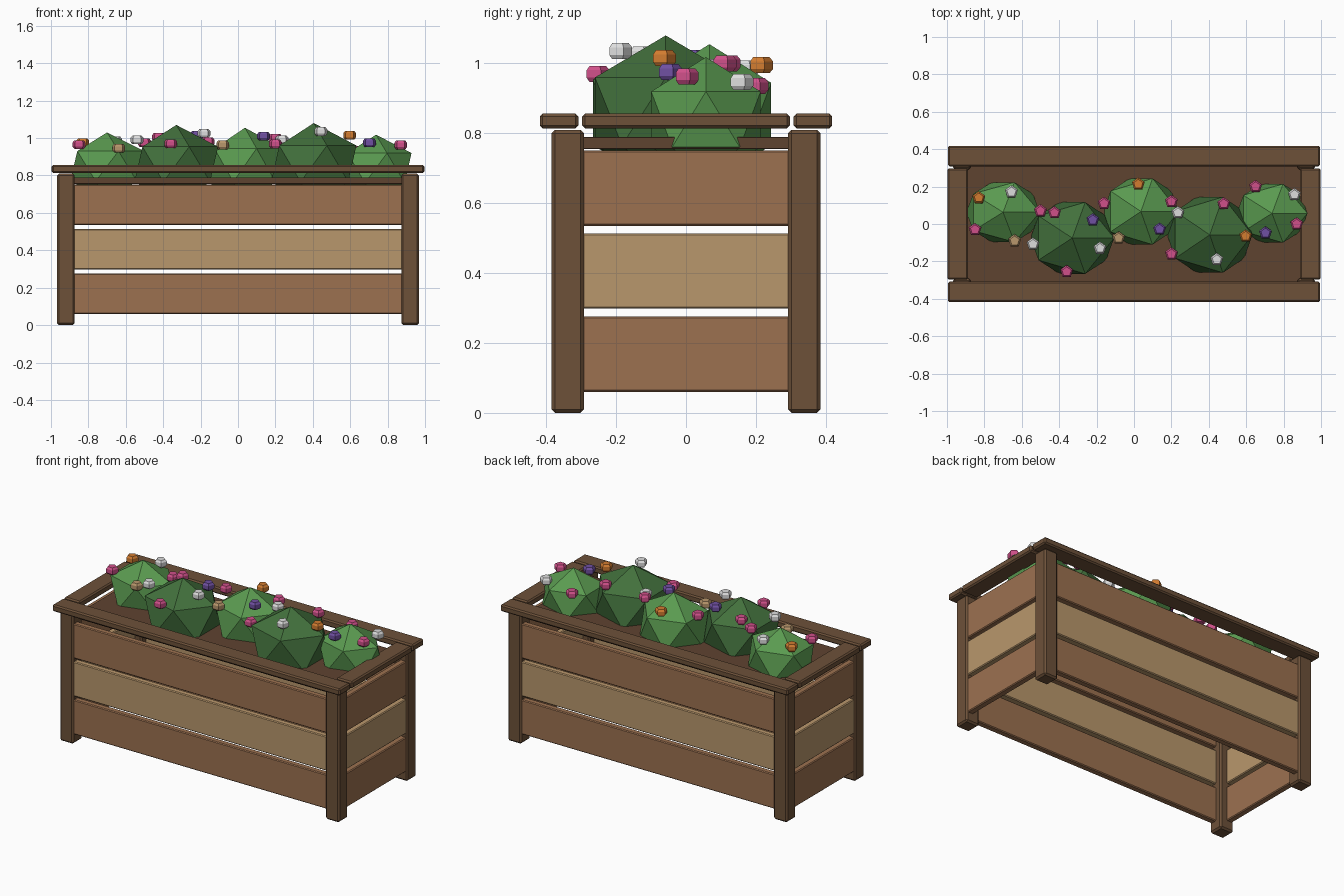
import bpy, bmesh, math

if "Cube" in bpy.data.objects:
    bpy.data.objects.remove(bpy.data.objects["Cube"])


def material(name, hex_code):
    def lin(i):
        c = int(hex_code[i:i + 2], 16) / 255
        return c / 12.92 if c <= 0.04045 else ((c + 0.055) / 1.055) ** 2.4
    m = bpy.data.materials.new(name)
    m.diffuse_color = (lin(0), lin(2), lin(4), 1)
    m.use_nodes = True
    m.node_tree.nodes["Principled BSDF"].inputs["Base Color"].default_value = m.diffuse_color
    return m


MATS = {n: material(n, h) for n, h in {
    "frame_wood": "6d5139", "brown_plank": "9c7150", "tan_plank": "b9976c",
    "soil": "5f4330", "light_leaf": "5a9a50", "dark_leaf": "42703c",
    "pink": "d0508a", "white": "dedede", "orange": "d27c30", "purple": "7050a2"}.items()}


def finish(bm, name, mat):
    bmesh.ops.recalc_face_normals(bm, faces=bm.faces)
    me = bpy.data.meshes.new(name)
    bm.to_mesh(me)
    bm.free()
    me.materials.append(MATS[mat])
    ob = bpy.data.objects.new(name, me)
    bpy.context.collection.objects.link(ob)
    return ob


def board(name, mat, x0, x1, y0, y1, z0, z1, bevel):
    """Box between two corners with chamfered edges."""
    bm = bmesh.new()
    bmesh.ops.create_cube(bm, size=1)
    for v in bm.verts:
        v.co = ((x0 + x1) / 2 + v.co.x * (x1 - x0),
                (y0 + y1) / 2 + v.co.y * (y1 - y0),
                (z0 + z1) / 2 + v.co.z * (z1 - z0))
    bmesh.ops.bevel(bm, geom=list(bm.edges), offset=bevel, segments=1, affect='EDGES')
    return finish(bm, name, mat)


def span(s, a, b):
    """Interval a..b, mirrored when s is -1."""
    return (a, b) if s > 0 else (-b, -a)


# Corner posts
for sx in (-1, 1):
    for sy in (-1, 1):
        board("corner_post", "frame_wood", *span(sx, 0.873, 0.967),
              *span(sy, 0.292, 0.385), 0, 0.81, 0.01)

# Three rows of planks on each wall
for z, mat in ((0.06, "brown_plank"), (0.298, "tan_plank"), (0.535, "brown_plank")):
    for s in (-1, 1):
        board("long_plank", mat, -0.88, 0.88, *span(s, 0.335, 0.375), z, z + 0.216, 0.005)
        board("end_plank", mat, *span(s, 0.917, 0.957), -0.297, 0.297, z, z + 0.216, 0.005)

# Top rim
for s in (-1, 1):
    board("long_rim", "frame_wood", -0.995, 0.995, *span(s, 0.308, 0.418), 0.814, 0.856, 0.008)
    board("end_rim", "frame_wood", *span(s, 0.887, 0.997), -0.297, 0.297, 0.814, 0.856, 0.008)

# Soil slab
board("soil", "soil", -0.89, 0.89, -0.312, 0.312, 0.755, 0.79, 0.002)

# Bushes: x, y, z centre, then radii
BUSHES = [(-0.70, 0.063, 0.85, 0.22, 0.188, 0.18, "light_leaf"),
          (-0.33, -0.075, 0.86, 0.25, 0.225, 0.21, "dark_leaf"),
          (0.037, 0.067, 0.855, 0.225, 0.208, 0.20, "light_leaf"),
          (0.405, -0.058, 0.863, 0.255, 0.238, 0.217, "dark_leaf"),
          (0.738, 0.057, 0.84, 0.212, 0.184, 0.178, "light_leaf")]
for x, y, z, rx, ry, rz, mat in BUSHES:
    bm = bmesh.new()
    bmesh.ops.create_icosphere(bm, subdivisions=1, radius=1)
    for v in bm.verts:
        v.co = (x + v.co.x * rx, y + v.co.y * ry, z + v.co.z * rz)
    finish(bm, "bush", mat)


def flower(mat, x, y, z):
    """Five-sided chamfered bud."""
    bm = bmesh.new()
    rings = []
    for r, h in ((0.026, -0.023), (0.036, -0.011), (0.036, 0.011), (0.026, 0.023)):
        rings.append([bm.verts.new((x + r * math.cos(math.pi / 2 + k * math.tau / 5),
                                    y + r * math.sin(math.pi / 2 + k * math.tau / 5),
                                    z + h)) for k in range(5)])
    for a, b in zip(rings, rings[1:]):
        for k in range(5):
            j = (k + 1) % 5
            bm.faces.new((a[k], a[j], b[j], b[k]))
    bm.faces.new(rings[0])
    bm.faces.new(rings[-1])
    finish(bm, "flower", mat)


# Flowers grouped by colour
FLOWERS = {
    "pink": [(-0.85, -0.03, 0.965), (-0.5, 0.07, 0.975), (-0.425, 0.06, 1.005),
             (-0.36, -0.255, 0.97), (-0.16, 0.11, 0.98), (0.2, 0.12, 1.0),
             (0.2, -0.16, 0.968), (0.48, 0.108, 1.0), (0.65, 0.2, 0.935), (0.87, 0, 0.963)],
    "white": [(-0.655, 0.172, 0.985), (-0.54, -0.108, 0.99), (-0.182, -0.13, 1.025),
              (0.235, 0.06, 0.99), (0.443, -0.19, 1.035), (0.858, 0.157, 0.947)],
    "orange": [(-0.83, 0.14, 0.975), (0.023, 0.213, 0.995), (0.597, -0.065, 1.015)],
    "purple": [(-0.22, 0.022, 1.015), (0.137, -0.028, 1.01), (0.703, -0.048, 0.975)],
    "tan_plank": [(-0.638, -0.09, 0.945), (-0.082, -0.075, 0.963)]}
for mat, spots in FLOWERS.items():
    for p in spots:
        flower(mat, *p)
